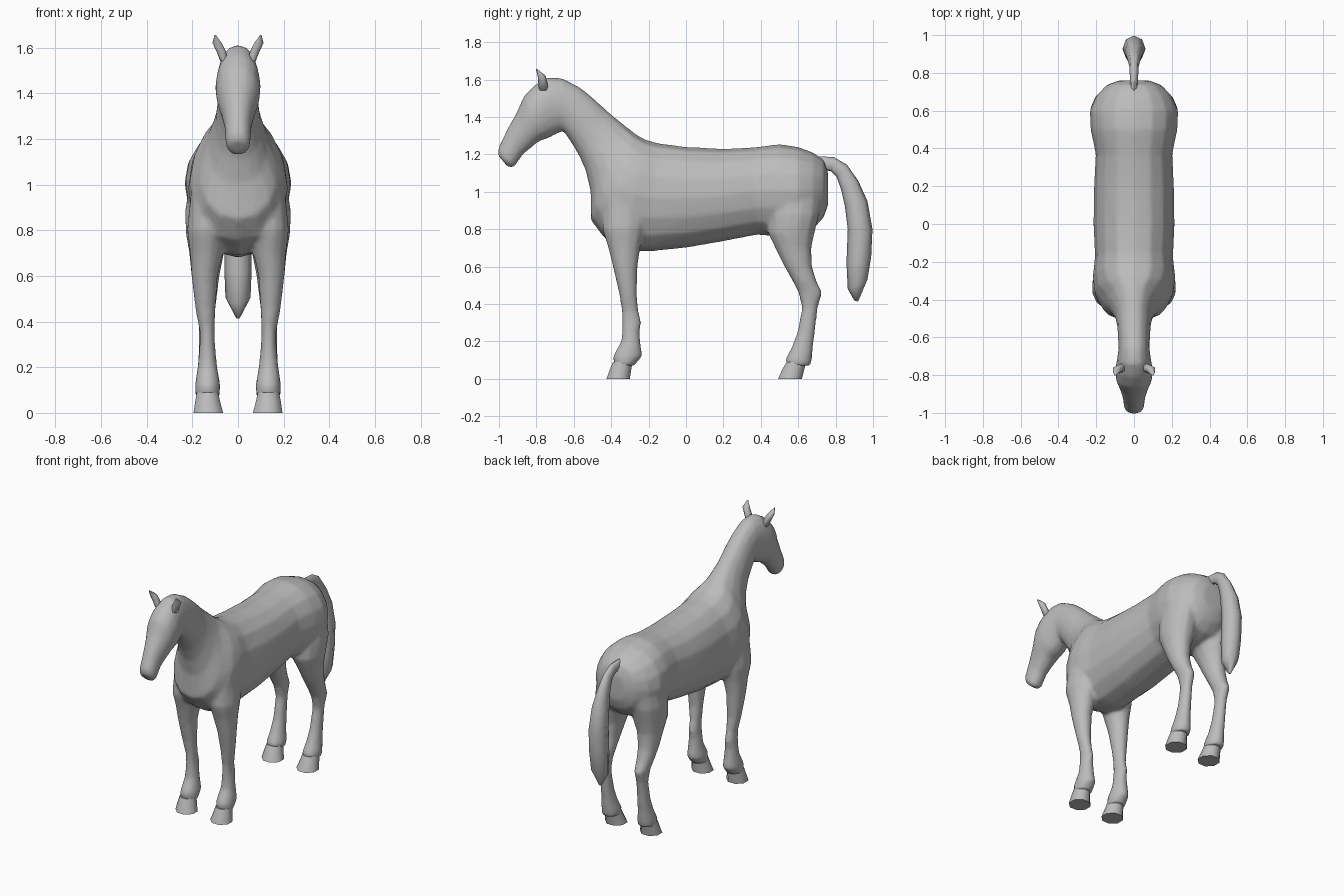
import bpy, bmesh, math
from mathutils import Vector

coat = bpy.data.materials.new("coat_grey")
coat.diffuse_color = (0.5, 0.5, 0.5, 1)


def power(v, e):
    return math.copysign(abs(v) ** e, v)


def spine_ring(s, n, e=0.9):
    """Ring from an upper (y, z) point, a lower (y, z) point, a half width and a low-side bulge."""
    ty, tz, by, bz, hw, bulge = (s + (0,))[:6]
    mid = Vector((0, (ty + by) / 2, (tz + bz) / 2))
    up = Vector((0, (ty - by) / 2, (tz - bz) / 2))
    ring = []
    for i in range(n):
        a = 2 * math.pi * i / n
        c = math.cos(a)
        x = hw * power(math.sin(a), e) * (1 - bulge * c)
        ring.append(mid + up * c + Vector((x, 0, 0)))
    return ring


def level_ring(s, n, side):
    """Horizontal ring from height, front y, back y, inner x and outer x."""
    z, yf, yb, xi, xo = s
    return [Vector((side * ((xi + xo) / 2 + (xo - xi) / 2 * math.cos(a)),
                    (yf + yb) / 2 + (yb - yf) / 2 * math.sin(a), z))
            for a in (2 * math.pi * (i + 0.5) / n for i in range(n))]


def loft(bm, rings):
    rows = [[bm.verts.new(p) for p in r] for r in rings]
    n = len(rows[0])
    for a, b in zip(rows, rows[1:]):
        for i in range(n):
            j = (i + 1) % n
            bm.faces.new((a[i], a[j], b[j], b[i]))
    bm.faces.new(rows[0][::-1])
    bm.faces.new(rows[-1])


def make(name, lofts, angle=50):
    bm = bmesh.new()
    for rings in lofts:
        loft(bm, rings)
    bmesh.ops.recalc_face_normals(bm, faces=bm.faces)
    me = bpy.data.meshes.new(name)
    bm.to_mesh(me)
    bm.free()
    me.materials.append(coat)
    ob = bpy.data.objects.new(name, me)
    bpy.context.collection.objects.link(ob)
    bpy.ops.object.select_all(action='DESELECT')
    ob.select_set(True)
    bpy.context.view_layer.objects.active = ob
    bpy.ops.object.shade_smooth_by_angle(angle=math.radians(angle))
    return ob


# Trunk, rump to chest, then fanning up the neck and down the head
trunk = [
    (0.76, 1.10, 0.76, 0.93, 0.08), (0.737, 1.17, 0.735, 0.86, 0.145),
    (0.68, 1.21, 0.68, 0.80, 0.20), (0.60, 1.24, 0.60, 0.77, 0.235),
    (0.50, 1.255, 0.50, 0.76, 0.23), (0.36, 1.237, 0.38, 0.77, 0.203),
    (0.20, 1.23, 0.20, 0.735, 0.212), (0.0, 1.24, 0.0, 0.70, 0.215),
    (-0.15, 1.26, -0.20, 0.68, 0.207), (-0.22, 1.28, -0.33, 0.69, 0.218),
    (-0.27, 1.31, -0.44, 0.755, 0.21, 0.1), (-0.32, 1.35, -0.51, 0.85, 0.165, 0.2),
    (-0.37, 1.39, -0.51, 1.0, 0.125, 0.15), (-0.43, 1.44, -0.535, 1.11, 0.10, 0.1),
    (-0.50, 1.505, -0.57, 1.19, 0.09), (-0.57, 1.56, -0.615, 1.265, 0.085),
    (-0.66, 1.607, -0.655, 1.325, 0.082), (-0.74, 1.612, -0.69, 1.31, 0.09),
    (-0.81, 1.57, -0.74, 1.285, 0.10), (-0.867, 1.51, -0.785, 1.27, 0.095),
    (-0.905, 1.425, -0.835, 1.23, 0.075), (-0.955, 1.335, -0.875, 1.195, 0.06),
    (-0.988, 1.265, -0.905, 1.15, 0.056), (-1.005, 1.23, -0.92, 1.13, 0.055),
    (-1.005, 1.195, -0.95, 1.13, 0.04),
]
# Legs, top to fetlock
hind_leg = [
    (1.0, 0.47, 0.72, 0.04, 0.215), (0.88, 0.44, 0.715, 0.03, 0.235),
    (0.78, 0.435, 0.69, 0.03, 0.23), (0.70, 0.475, 0.672, 0.06, 0.215),
    (0.60, 0.525, 0.675, 0.08, 0.205), (0.52, 0.57, 0.70, 0.09, 0.195),
    (0.46, 0.60, 0.73, 0.098, 0.182), (0.38, 0.62, 0.705, 0.103, 0.172),
    (0.25, 0.595, 0.69, 0.098, 0.174), (0.17, 0.565, 0.68, 0.09, 0.18),
    (0.10, 0.528, 0.674, 0.076, 0.191), (0.07, 0.54, 0.668, 0.08, 0.187),
]
front_leg = [
    (0.95, -0.44, -0.22, 0.06, 0.21), (0.80, -0.45, -0.22, 0.05, 0.225),
    (0.70, -0.417, -0.243, 0.065, 0.212), (0.60, -0.392, -0.258, 0.088, 0.205),
    (0.45, -0.357, -0.263, 0.098, 0.187), (0.36, -0.344, -0.253, 0.102, 0.169),
    (0.30, -0.342, -0.238, 0.10, 0.169), (0.25, -0.342, -0.248, 0.095, 0.173),
    (0.20, -0.348, -0.243, 0.09, 0.178), (0.12, -0.392, -0.233, 0.076, 0.19),
    (0.07, -0.385, -0.275, 0.08, 0.186),
]
lofts = [[spine_ring(s, 16) for s in trunk]]
for side in (1, -1):
    for leg in (hind_leg, front_leg):
        lofts.append([level_ring(s, 12, side) for s in leg])
body = make("body_and_legs", lofts)

# Fuse trunk and legs into one skin and soften the joins
fuse = body.modifiers.new("fuse", 'REMESH')
fuse.mode = 'VOXEL'
fuse.voxel_size = 0.012
fuse.use_smooth_shade = True
soften = body.modifiers.new("soften", 'SMOOTH')
soften.factor = 0.5
soften.iterations = 6
thin = body.modifiers.new("thin", 'DECIMATE')
thin.ratio = 0.25

# Hooves
hind_hoof = [(0.0, 0.487, 0.625, 0.06, 0.20), (0.05, 0.51, 0.637, 0.074, 0.192),
             (0.09, 0.533, 0.648, 0.083, 0.184)]
front_hoof = [(0.0, -0.43, -0.295, 0.06, 0.20), (0.05, -0.412, -0.288, 0.074, 0.192),
              (0.09, -0.395, -0.282, 0.083, 0.184)]
# Ears, pointed and leaning outward
ear = [(1.54, -0.785, -0.735, 0.04, 0.08), (1.585, -0.79, -0.742, 0.05, 0.098),
       (1.62, -0.793, -0.75, 0.068, 0.115), (1.655, -0.803, -0.795, 0.096, 0.104)]
for side, tag in ((1, "left"), (-1, "right")):
    make("hind_hoof_" + tag, [[level_ring(s, 8, side) for s in hind_hoof]])
    make("front_hoof_" + tag, [[level_ring(s, 8, side) for s in front_hoof]])
    make("ear_" + tag, [[level_ring(s, 6, side) for s in ear]], 70)

# Tail, arching out of the rump and hanging to a point
tail = [
    (0.70, 1.19, 0.71, 1.12, 0.02), (0.79, 1.185, 0.775, 1.11, 0.022),
    (0.86, 1.145, 0.805, 1.08, 0.025), (0.92, 1.06, 0.83, 1.01, 0.035),
    (0.97, 0.95, 0.85, 0.92, 0.05), (0.997, 0.80, 0.865, 0.80, 0.06),
    (0.99, 0.65, 0.858, 0.62, 0.06), (0.97, 0.53, 0.865, 0.48, 0.055),
    (0.92, 0.413, 0.90, 0.418, 0.008),
]
make("tail", [[spine_ring(s, 8, 1.0) for s in tail]], 70)
